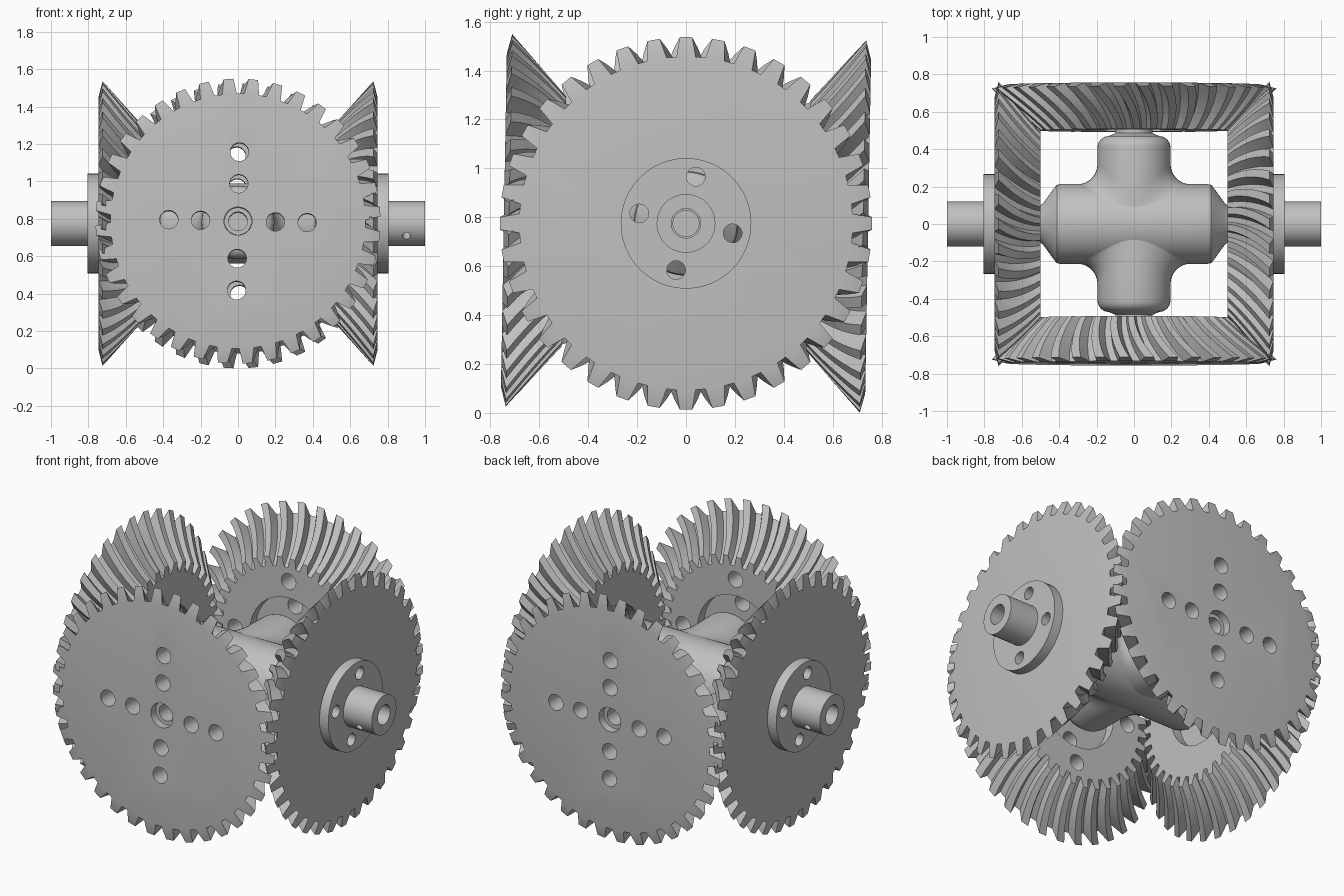
import bpy, bmesh
from math import sin, cos, pi, sqrt, radians
from mathutils import Matrix, Vector

if "Cube" in bpy.data.objects:
    bpy.data.objects.remove(bpy.data.objects["Cube"])

steel = bpy.data.materials.new("plain_grey_steel")
steel.use_nodes = True
GREY = (0.53, 0.53, 0.53, 1)
steel.diffuse_color = GREY
steel.node_tree.nodes["Principled BSDF"].inputs["Base Color"].default_value = GREY

CENTRE = Matrix.Translation((0, 0, 0.775))
TILT = Matrix.Rotation(radians(-1), 4, 'X')
TEETH = 36
SEG = 48


def facing(quarter, tilted=False):
    """Local z points outward: quarter 0 is the front, 1 is +x, 2 back, 3 is -x."""
    turn = Matrix.Rotation(quarter * pi / 2, 4, 'Z') @ Matrix.Rotation(pi / 2, 4, 'X')
    return CENTRE @ (TILT if tilted else Matrix()) @ turn


def loft(bm, rows, wrap=False):
    rings = [[bm.verts.new(p) for p in row] for row in rows]
    n = len(rings[0])
    pairs = list(zip(rings, rings[1:])) + ([(rings[-1], rings[0])] if wrap else [])
    for a, b in pairs:
        for i in range(n):
            j = (i + 1) % n
            bm.faces.new((a[i], a[j], b[j], b[i]))
    return rings


def circle(r, z):
    return [Vector((r * cos(2 * pi * i / SEG), r * sin(2 * pi * i / SEG), z)) for i in range(SEG)]


def finish(bm, name):
    bmesh.ops.remove_doubles(bm, verts=bm.verts, dist=1e-5)
    bmesh.ops.recalc_face_normals(bm, faces=bm.faces)
    mesh = bpy.data.meshes.new(name)
    bm.to_mesh(mesh)
    bm.free()
    mesh.materials.append(steel)
    obj = bpy.data.objects.new(name, mesh)
    bpy.context.collection.objects.link(obj)
    return obj


def activate(obj):
    bpy.ops.object.select_all(action='DESELECT')
    obj.select_set(True)
    bpy.context.view_layer.objects.active = obj


def smooth(obj):
    activate(obj)
    bpy.ops.object.shade_smooth_by_angle(angle=radians(30))


def drill(obj, r, start, end):
    """Cut a round hole between two points."""
    start, end = Vector(start), Vector(end)
    axis = end - start
    bm = bmesh.new()
    place = Matrix.Translation((start + end) / 2) @ axis.to_track_quat('Z', 'Y').to_matrix().to_4x4()
    bmesh.ops.create_cone(bm, cap_ends=True, segments=32, radius1=r, radius2=r,
                          depth=axis.length, matrix=place)
    cutter = finish(bm, "hole_cutter")
    cutter.hide_render = True
    activate(obj)
    mod = obj.modifiers.new("hole", 'BOOLEAN')
    mod.operation, mod.solver, mod.object = 'DIFFERENCE', 'EXACT', cutter
    bpy.ops.object.modifier_apply(modifier=mod.name)
    bpy.data.objects.remove(cutter)


def drill_ring(obj, r, distance, turn):
    for k in range(4):
        a = k * pi / 2 + radians(turn)
        x, y = distance * cos(a), distance * sin(a)
        drill(obj, r, (x, y, 0.4), (x, y, 0.9))


def bevel_gear(name, hand, phase):
    """Spiral bevel gear, tapering at 45 degrees towards its inner face."""
    bm = bmesh.new()
    pitch = 2 * pi / TEETH
    rows = []
    steps = 6
    for s in range(steps + 1):
        t = s / steps
        root = (0.455 + 0.227 * t, 0.5 + 0.245 * t)
        tip = (0.512 + 0.25 * t, 0.5 + 0.224 * t)
        twist = hand * radians(8) * (t ** 1.5 - 1)
        row = []
        for k in range(TEETH):
            for width, (r, z) in ((-0.33, root), (-0.19, tip), (0.19, tip), (0.33, root)):
                a = pi / 2 + (k + phase + width) * pitch + twist
                row.append((r * cos(a), r * sin(a), z))
        rows.append(row)
    rings = loft(bm, rows)
    for ring in (rings[0], rings[-1]):
        for k in range(0, len(ring), 4):
            bm.faces.new(ring[k:k + 4])
        bm.faces.new([v for i, v in enumerate(ring) if i % 4 in (0, 3)])
    gear = finish(bm, name)
    drill(gear, 0.27, (0, 0, 0.4), (0, 0, 0.56))
    return gear


def lathe(name, profile):
    bm = bmesh.new()
    loft(bm, [circle(r, z) for r, z in profile], wrap=True)
    return finish(bm, name)


def place_pair(obj, names, quarters, tilted=False):
    """Put the part on one side and a linked copy on the opposite side."""
    smooth(obj)
    twin = obj.copy()
    bpy.context.collection.objects.link(twin)
    for part, name, quarter in zip((obj, twin), names, quarters):
        part.name = name
        part.matrix_world = facing(quarter, tilted)


# Front and back gears with a cross of holes
planet = bevel_gear("front_gear", -1, 0.5 - 0.12)
drill(planet, 0.075, (0, 0, 0.4), (0, 0, 0.9))
for distance in (0.2, 0.37):
    drill_ring(planet, 0.049, distance, -1.2)
place_pair(planet, ("front_gear", "back_gear"), (0, 2), True)

# Side gears with bolt holes
sun = bevel_gear("left_gear", 1, 0)
drill(sun, 0.06, (0, 0, 0.4), (0, 0, 0.9))
drill_ring(sun, 0.038, 0.195, -12)
place_pair(sun, ("left_gear", "right_gear"), (1, 3))

# Flanged hollow shafts with a pin hole
hub = lathe("left_shaft", [(0.06, 0.74), (0.267, 0.74), (0.267, 0.805),
                           (0.12, 0.805), (0.12, 1.0), (0.06, 1.0)])
drill_ring(hub, 0.038, 0.195, -12)
drill(hub, 0.021, (0, 0, 0.9), (-0.167, -0.11, 0.9))
place_pair(hub, ("left_shaft", "right_shaft"), (1, 3))

# Central barrel of the spider, along x
half = [(0, 0.62), (0.055, 0.62), (0.055, 0.53), (0.1, 0.53), (0.1, 0.5),
        (0.112, 0.485), (0.195, 0.425), (0.209, 0.412), (0.214, 0.39)]
bm = bmesh.new()
loft(bm, [circle(r, z) for r, z in half + [(r, -z) for r, z in reversed(half)]])
barrel = finish(bm, "spider_barrel")
smooth(barrel)
barrel.matrix_world = facing(1, True)

# Cross arms, flared where they meet the barrel, ending in hollow pins
ARM, BODY, FLARE = 0.195, 0.214, 0.11
rows = []
for s in range(9):
    th = s / 8 * pi / 2
    row = []
    for p in circle(ARM, 0):
        base = sqrt(BODY ** 2 - p.y ** 2)
        spread = 1 + FLARE / ARM * (1 - sin(th))
        row.append((p.x * spread, p.y, base - 0.002 + FLARE * (1 - cos(th))))
    rows.append(row)
for s in range(7):
    th = s / 6 * pi / 2
    rows.append(circle(ARM - 0.06 * (1 - cos(th)), 0.41 + 0.06 * sin(th)))
for r, z in ((0.1, 0.485), (0.1, 0.53), (0.073, 0.53), (0.073, 0.7),
             (0.05, 0.7), (0.05, 0.4), (0, 0.4)):
    rows.append(circle(r, z))
bm = bmesh.new()
loft(bm, rows)
arm = finish(bm, "front_arm")
place_pair(arm, ("front_arm", "back_arm"), (0, 2), True)
bpy.ops.object.select_all(action='DESELECT')
